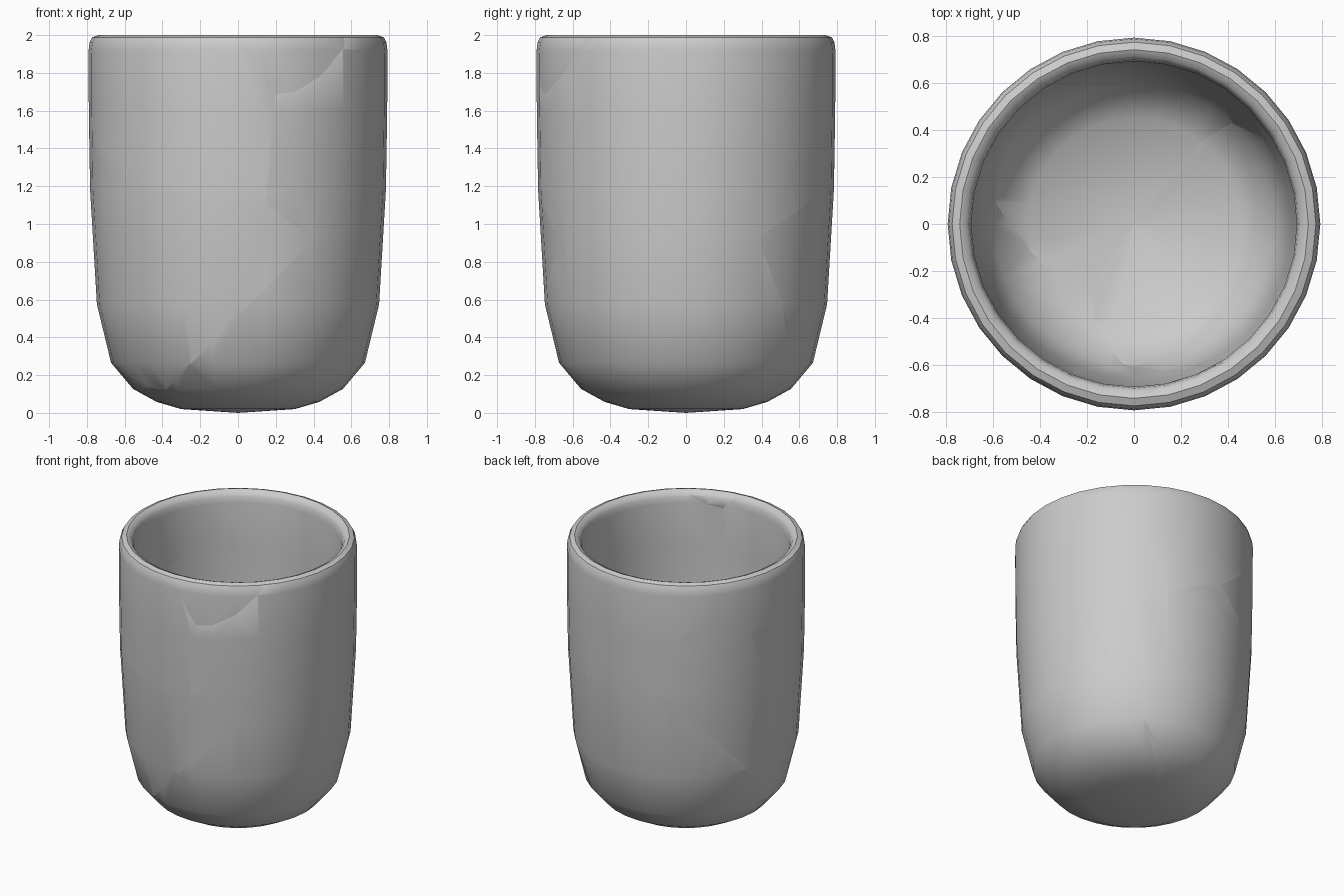
import bpy, bmesh, math
from mathutils import Vector

if "Cube" in bpy.data.objects:
    bpy.data.objects.remove(bpy.data.objects["Cube"])

SIDES = 32

# Cup wall profile (radius, height): underside, outer wall, rounded rim, inner wall, thick floor
PROFILE = [(0, 0), (.30, .02), (.43, .058), (.556, .127), (.672, .265), (.747, .575),
           (.783, 1.18), (.79, 1.6), (.791, 1.92), (.786, 1.96), (.772, 1.988), (.74, 2.0),
           (.712, 1.988), (.697, 1.96), (.691, 1.92), (.688, 1.6), (.683, 1.2),
           (.655, .73), (.597, .46), (.45, .335), (0, .29)]

# One linear field (a, b, c, d) per shard: a shard is where its own field is the largest
SHARDS = {
    "rim_chip":          (.355, -1.491, .710, -2.403),
    "upper_left_shard":  (-.877, -.472, .085, -.329),
    "upper_right_shard": (0, 0, 0, 0),
    "lower_left_shard":  (-.982, .036, -1.207, 1.515),
    "lower_right_shard": (.159, .005, -2.34, 2.073),
    "lower_back_shard":  (-.679, .612, -1.822, 1.924),
}


def cup():
    """Whole cup as a lathed, closed bmesh."""
    bm = bmesh.new()
    rings = []
    for r, z in PROFILE:
        n = SIDES if r else 1
        rings.append([bm.verts.new((r * math.cos(i * math.tau / SIDES),
                                    r * math.sin(i * math.tau / SIDES), z)) for i in range(n)])
    for lo, hi in zip(rings, rings[1:]):
        for i in range(SIDES):
            j = (i + 1) % SIDES
            quad = [lo[i % len(lo)], lo[j % len(lo)], hi[j % len(hi)], hi[i % len(hi)]]
            bm.faces.new(list(dict.fromkeys(quad)))
    return bm


def trim(bm, normal, offset):
    """Remove everything where normal.p + offset > 0 and cap the break."""
    point = normal * (-offset / normal.length_squared)
    bmesh.ops.bisect_plane(bm, geom=bm.verts[:] + bm.edges[:] + bm.faces[:], dist=1e-5,
                           plane_co=point, plane_no=normal.normalized(), clear_outer=True)
    rim = [e for e in bm.edges if e.is_boundary]
    if rim:
        bmesh.ops.triangle_fill(bm, edges=rim, use_beauty=True, normal=normal.normalized())


# Break the cup into its shards
for name, own in SHARDS.items():
    bm = cup()
    for other_name, other in SHARDS.items():
        if other_name != name:
            diff = [o - s for o, s in zip(other, own)]
            trim(bm, Vector(diff[:3]), diff[3])
    bmesh.ops.recalc_face_normals(bm, faces=bm.faces[:])
    mesh = bpy.data.meshes.new(name)
    bm.to_mesh(mesh)
    bm.free()
    obj = bpy.data.objects.new(name, mesh)
    bpy.context.collection.objects.link(obj)
    bpy.ops.object.select_all(action='DESELECT')
    obj.select_set(True)
    bpy.context.view_layer.objects.active = obj
    bpy.ops.object.shade_smooth_by_angle(angle=math.radians(40))
